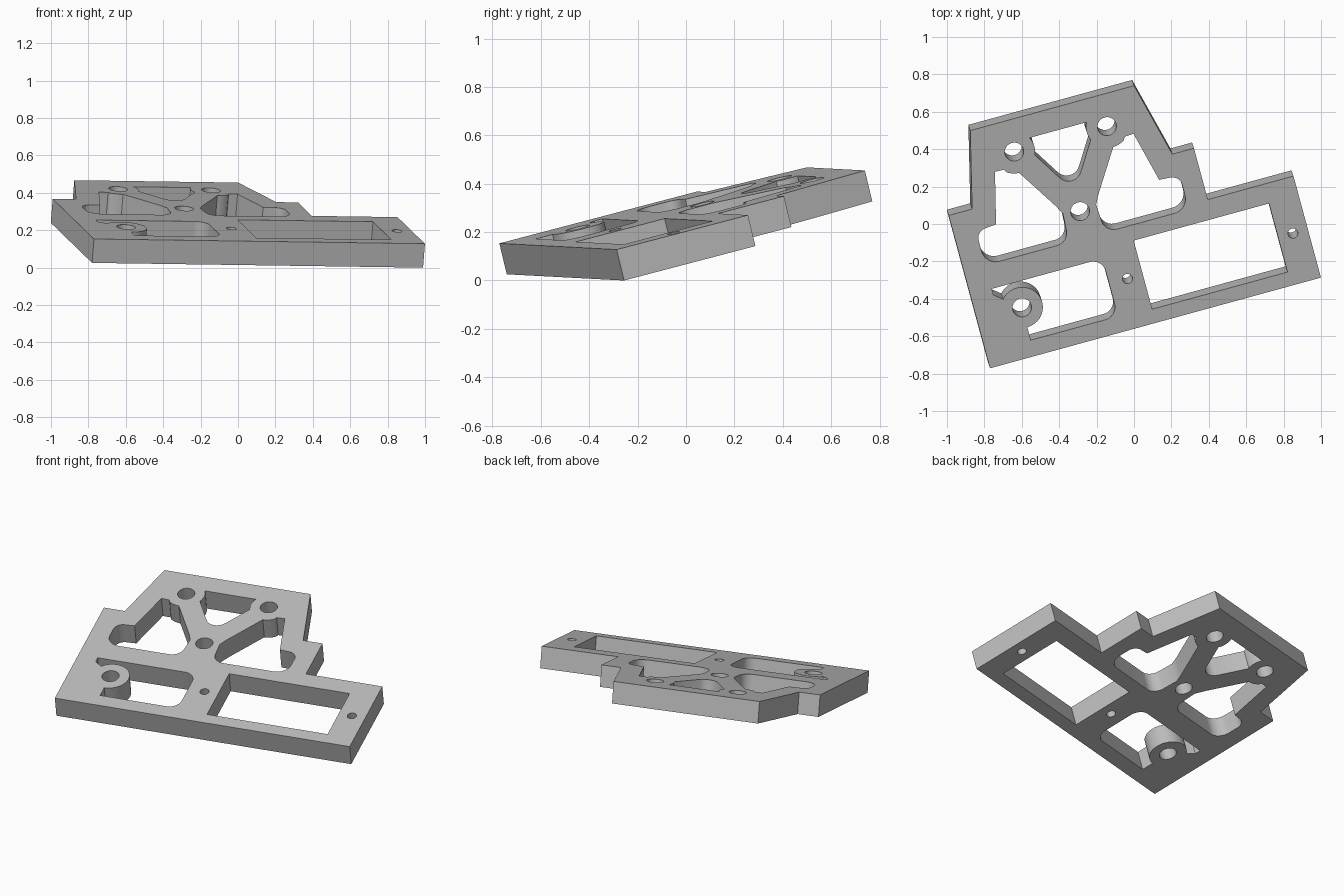
import bpy, bmesh
from math import cos, sin, radians
from mathutils import Vector, Matrix

if "Cube" in bpy.data.objects:
    bpy.data.objects.remove(bpy.data.objects["Cube"], do_unlink=True)

THICK = 0.132
MID = 0.684          # symmetry line of the upper frame
SCREW_V = 0.276      # row of screw holes along the lower half


def arc(u, v, r, start, end, steps=12):
    """Points on an arc, angles in degrees."""
    angles = [radians(start + (end - start) * i / steps) for i in range(steps + 1)]
    return [(u + r * cos(a), v + r * sin(a)) for a in angles]


def rounded(points, steps=8):
    """Outline from (u, v) or (u, v, radius) corners, filleting those with a radius."""
    out = []
    for i, p in enumerate(points):
        if len(p) == 2:
            out.append(p)
            continue
        c = Vector(p[:2])
        a = (Vector(points[i - 1][:2]) - c).normalized()
        b = (Vector(points[(i + 1) % len(points)][:2]) - c).normalized()
        half = a.angle(b) / 2
        centre = c + (a + b).normalized() * (p[2] / sin(half))
        start = c + a * (p[2] * cos(half) / sin(half)) - centre
        end = c + b * (p[2] * cos(half) / sin(half)) - centre
        for k in range(steps + 1):
            d = start.lerp(end, k / steps).normalized() * p[2]
            out.append(tuple(centre + d))
    return out


def mirror(points):
    return [(2 * MID - u, v) for u, v in reversed(points)]


def circle(u, v, r):
    return arc(u, v, r, 0, 360, 32)[:-1]


# Outer edge of the plate
outline = [(0, 0), (1.835, 0), (1.835, 0.58), (1.36, 0.58), (1.36, 0.873),
           (1.24, 0.873), (1.138, 1.293), (0.23, 1.293), (0.13, 0.873), (0, 0.873)]

# Side window, mirrored to the other side
side_window = rounded([(0.30, 1.038), (0.35, 1.036)]
                      + arc(0.427, 1.117, 0.12, 235, 268, 4)
                      + [(0.567, 0.765), (0.592, 0.715), (0.583, 0.555, 0.07),
                         (0.12, 0.555, 0.08), (0.12, 0.748, 0.055), (0.232, 0.756)])

# Upper triangular window, nicked by the two round bosses
half = ([(0.842, 1.168)] + arc(0.942, 1.115, 0.113, 160, 202, 5)
        + [(0.842, 1.074), (0.745, 0.915)])
tip = arc(MID, 0.945, 0.067, -28, -152, 10)
triangle_window = half + tip + mirror(half)

# Lower window wrapping round the clamp boss
clamp_window = rounded([(0.25, 0.09), (0.733, 0.09, 0.07), (0.733, 0.42, 0.07),
                        (0.12, 0.42), (0.12, 0.385), (0.165, 0.348)]
                       + arc(0.25, SCREW_V, 0.112, 140, -90, 28))

# Rectangular servo opening
servo_window = [(0.92, 0.078), (1.67, 0.078), (1.67, 0.47), (0.92, 0.47)]

loops = [outline, side_window, mirror(side_window), triangle_window,
         clamp_window, servo_window]
loops += [circle(u, v, 0.051) for u, v in
          ((MID, 0.703), (MID - 0.257, 1.116), (MID + 0.257, 1.116), (0.25, SCREW_V))]
loops += [circle(u, SCREW_V, 0.027) for u in (0.835, 1.752)]

# Filled profile with openings, given its thickness
curve = bpy.data.curves.new("mounting_plate", "CURVE")
curve.dimensions = "2D"
curve.fill_mode = "BOTH"
curve.extrude = THICK / 2
for loop in loops:
    spline = curve.splines.new("POLY")
    spline.points.add(len(loop) - 1)
    for point, (u, v) in zip(spline.points, loop):
        point.co = (u, v, 0, 1)
    spline.use_cyclic_u = True
plate = bpy.data.objects.new("mounting_plate", curve)
bpy.context.collection.objects.link(plate)
bpy.ops.object.select_all(action="DESELECT")
plate.select_set(True)
bpy.context.view_layer.objects.active = plate
bpy.ops.object.convert(target="MESH")
plate = bpy.context.view_layer.objects.active

# Lay the plate in its tilted position
along = Vector((0.9645, 0.2643, -0.0139)).normalized()
normal = along.cross(Vector((-0.2525, 0.936, 0.2453))).normalized()
across = normal.cross(along)
corner = Vector((-0.770, -0.7715, 0.1535)) - normal * THICK / 2
place = Matrix((along, across, normal)).transposed().to_4x4()
place.translation = corner

bm = bmesh.new()
bm.from_mesh(plate.data)
bmesh.ops.remove_doubles(bm, verts=bm.verts, dist=0.0005)
bmesh.ops.transform(bm, matrix=place, verts=bm.verts)
bmesh.ops.recalc_face_normals(bm, faces=bm.faces)
bm.to_mesh(plate.data)
bm.free()

# Plain grey finish
grey = bpy.data.materials.new("plain_grey")
grey.use_nodes = True
colour = (0.50, 0.50, 0.50, 1)
grey.diffuse_color = colour
grey.node_tree.nodes["Principled BSDF"].inputs["Base Color"].default_value = colour
plate.data.materials.clear()
plate.data.materials.append(grey)
bpy.ops.object.shade_smooth_by_angle(angle=radians(30))
